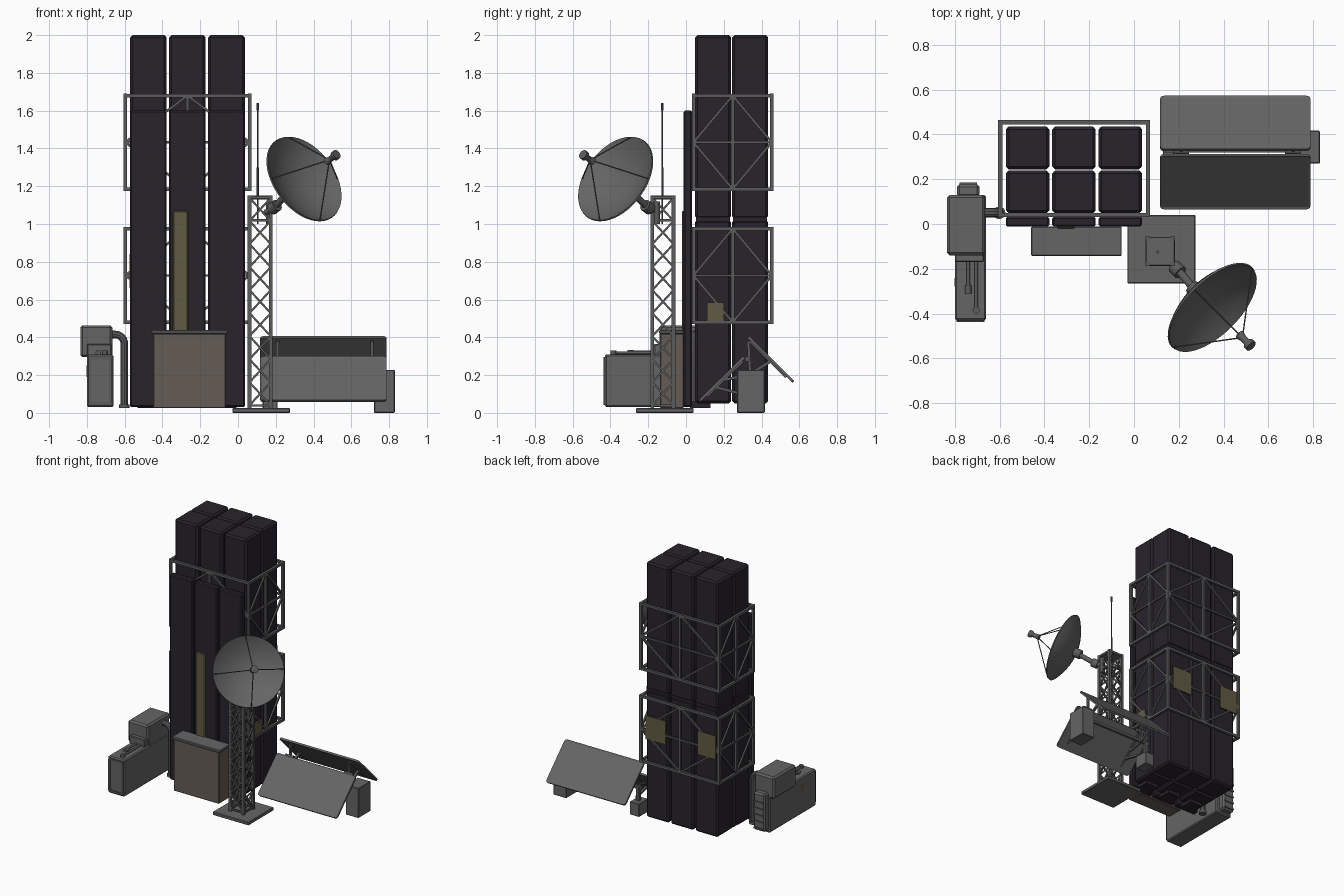
import bpy, bmesh, math
from mathutils import Vector, Matrix

if "Cube" in bpy.data.objects:
    bpy.data.objects.remove(bpy.data.objects["Cube"])


def material(name, rgb):
    m = bpy.data.materials.new(name)
    m.diffuse_color = (*rgb, 1)
    m.use_nodes = True
    m.node_tree.nodes["Principled BSDF"].inputs["Base Color"].default_value = m.diffuse_color
    return m


GREY = material("grey_metal", (0.13, 0.13, 0.13))
STEEL = material("dark_steel", (0.105, 0.105, 0.105))
DARK = material("dark_casing", (0.021, 0.017, 0.024))
BROWN = material("brown_metal", (0.13, 0.108, 0.09))
OCHRE = material("ochre_panel", (0.12, 0.105, 0.055))


def finish(name, bm, mat=GREY, smooth=False):
    bmesh.ops.recalc_face_normals(bm, faces=bm.faces)
    me = bpy.data.meshes.new(name)
    bm.to_mesh(me)
    bm.free()
    ob = bpy.data.objects.new(name, me)
    bpy.context.collection.objects.link(ob)
    me.materials.append(mat)
    if smooth:
        bpy.context.view_layer.objects.active = ob
        ob.select_set(True)
        bpy.ops.object.shade_smooth_by_angle(angle=math.radians(40))
        ob.select_set(False)
    return ob


def box(name, x, y, z, bevel=0.0, mat=GREY):
    bm = bmesh.new()
    size = [b - a for a, b in (x, y, z)]
    mid = [(a + b) / 2 for a, b in (x, y, z)]
    bmesh.ops.create_cube(bm, size=1, matrix=Matrix.Translation(mid) @ Matrix.Diagonal((*size, 1)))
    if bevel:
        bmesh.ops.bevel(bm, geom=bm.edges[:], offset=bevel, segments=1, affect='EDGES')
    return finish(name, bm, mat)


def beams(name, segs, r, sides=4, mat=STEEL):
    """All straight bars of one part, r = radius unless a bar gives its own."""
    bm = bmesh.new()
    for s in segs:
        a, b = Vector(s[0]), Vector(s[1])
        rad = s[2] if len(s) > 2 else r
        rot = (b - a).to_track_quat('Z', 'Y').to_matrix().to_4x4()
        turn = Matrix.Rotation(math.pi / 4 if sides == 4 else 0, 4, 'Z')
        bmesh.ops.create_cone(bm, cap_ends=True, segments=sides, radius1=rad, radius2=rad,
                              depth=(b - a).length, matrix=Matrix.Translation((a + b) / 2) @ rot @ turn)
    return finish(name, bm, mat, sides > 6)


def lathe(name, profile, origin, axis, steps=48, mat=GREY):
    bm = bmesh.new()
    vs = [bm.verts.new((r, 0, h)) for r, h in profile]
    es = [bm.edges.new(p) for p in zip(vs, vs[1:])]
    bmesh.ops.spin(bm, geom=vs + es, cent=(0, 0, 0), axis=(0, 0, 1), angle=math.tau, steps=steps, use_duplicate=False)
    bmesh.ops.remove_doubles(bm, verts=bm.verts, dist=1e-4)
    bm.transform(Matrix.Translation(origin) @ Vector(axis).to_track_quat('Z', 'Y').to_matrix().to_4x4())
    return finish(name, bm, mat, True)


# Six tall modules, each a lower and an upper casing, with front fairings
for i in range(3):
    x0 = -0.572 + i * 0.207
    for j in range(2):
        y0 = 0.048 + j * 0.196
        for part, z in (("lower", (0.05, 1.022)), ("upper", (1.028, 2.0))):
            box(f"{part}_module_{i}_{j}", (x0, x0 + 0.194), (y0, y0 + 0.191), z, 0.013, DARK)
        box(f"module_joint_{i}_{j}", (x0 + 0.005, x0 + 0.189), (y0 + 0.005, y0 + 0.186), (1.0, 1.05), 0, DARK)
    box(f"front_fairing_{i}", (x0, x0 + 0.194), (-0.012, 0.033), (0.03, 1.6), 0.008, DARK)
    box(f"module_foot_{i}", (x0 + 0.04, x0 + 0.15), (0.02, 0.13), (0.025, 0.06), 0, DARK)

# Two truss cages around the modules
X0, X1, Y0, Y1 = -0.597, 0.062, 0.04, 0.454
for label, zb, zt in (("lower", 0.48, 0.975), ("upper", 1.185, 1.68)):
    zm = (zb + zt) / 2
    main, thin = [], []
    corners = [(X0, Y0), (X1, Y0), (X1, Y1), (X0, Y1)]
    for k in range(4):
        a, b = corners[k], corners[(k + 1) % 4]
        m = ((a[0] + b[0]) / 2, (a[1] + b[1]) / 2)
        main.append(((*a, zb - 0.01), (*a, zt + 0.01)))
        for z in (zb, zt):
            main.append(((*a, z), (*b, z)))
        thin += [((*a, zm), (*b, zm)), ((*m, zb), (*m, zt), 0.012)]
        for p in (a, b):
            thin += [((*p, zm), (*m, zt)), ((*p, zm), (*m, zb))]
    beams(label + "_cage_frame", main, 0.013)
    beams(label + "_cage_bracing", thin, 0.009)

# Ochre access panels
box("front_cable_cover", (-0.345, -0.265), (-0.022, -0.008), (0.4, 1.07), 0.006, OCHRE)
box("side_access_panel", (0.056, 0.066), (0.11, 0.2), (0.49, 0.585), 0, OCHRE)
for k, x in enumerate(((-0.575, -0.42), (-0.15, 0.02))):
    box(f"back_access_panel_{k}", x, (0.452, 0.463), (0.66, 0.84), 0, OCHRE)

# Front cabinet
box("front_cabinet", (-0.45, -0.065), (-0.137, -0.012), (0.025, 0.42), 0.004, BROWN)
box("front_cabinet_lid", (-0.46, -0.055), (-0.142, -0.012), (0.418, 0.438), 0.004)

# Generator on the left
box("generator_body", (-0.8, -0.66), (-0.43, 0.13), (0.03, 0.31), 0.008)
box("generator_rear_cap", (-0.79, -0.69), (0.12, 0.178), (0.05, 0.34), 0.012)
box("generator_neck", (-0.8, -0.67), (-0.17, 0.12), (0.3, 0.365), 0.005)
box("generator_hood", (-0.835, -0.665), (-0.14, 0.13), (0.295, 0.463), 0.012)
door = [(-0.785, 0.05), (-0.675, 0.05), (-0.675, 0.29), (-0.785, 0.29)]
beams("generator_door_frame", [((a[0], -0.43, a[1]), (b[0], -0.43, b[1]))
                               for a, b in zip(door, door[1:] + door[:1])], 0.01)
beams("generator_louvres", [((-0.78, 0.178, 0.07 + k * 0.05), (-0.7, 0.178, 0.07 + k * 0.05))
                            for k in range(5)], 0.009)
beams("generator_top_pipes", [((-0.74, -0.12, 0.322), (-0.74, -0.3, 0.322)), ((-0.74, -0.275, 0.318), (-0.74, -0.31, 0.318), 0.014),
                              ((-0.705, -0.12, 0.318), (-0.705, -0.4, 0.318)), ((-0.705, -0.385, 0.3), (-0.705, -0.385, 0.33), 0.016)], 0.008, 12)
box("generator_label_plate", (-0.802, -0.798), (-0.28, -0.24), (0.19, 0.25), 0, OCHRE)

# Bent exhaust pipe beside the generator
cu = bpy.data.curves.new("exhaust_pipe", 'CURVE')
cu.dimensions = '3D'
cu.bevel_depth, cu.bevel_resolution, cu.use_fill_caps = 0.021, 3, True
cu.materials.append(STEEL)
path = [(-0.68, 0.415)] + [(-0.65 + 0.048 * math.sin(t * math.pi / 12), 0.367 + 0.048 * math.cos(t * math.pi / 12)) for t in range(7)] + [(-0.602, 0.03)]
sp = cu.splines.new('POLY')
sp.points.add(len(path) - 1)
for p, (x, z) in zip(sp.points, path):
    p.co = (x, 0.05, z, 1)
pipe = bpy.data.objects.new("exhaust_pipe", cu)
bpy.context.collection.objects.link(pipe)
bpy.context.view_layer.objects.active = pipe
pipe.select_set(True)
bpy.ops.object.convert(target='MESH')
bpy.ops.object.shade_smooth_by_angle()
pipe.select_set(False)
beams("exhaust_flange", [((-0.602, 0.05, 0.025), (-0.602, 0.05, 0.045))], 0.028, 16)

# Lattice mast on its base plate
CX, CY, H = 0.117, -0.122, 0.056
box("mast_base_plate", (-0.03, 0.275), (-0.265, 0.04), (0, 0.025), 0.004)
legs = [(CX + sx * H, CY + sy * H) for sx, sy in ((-1, -1), (1, -1), (1, 1), (-1, 1))]
posts = [((*p, 0.02), (*p, 1.15)) for p in legs]
braces, n, step = [], 9, 0.122
for k in range(4):
    a, b = legs[k], legs[(k + 1) % 4]
    for c in range(n):
        z, w = 0.04 + c * step, 0.04 + (c + 1) * step
        braces += [((*a, z), (*b, w)), ((*b, z), (*a, w))]
    posts += [((*a, z), (*b, z), 0.008) for z in (0.04, 1.02, 1.14)]
beams("mast_legs", posts, 0.014)
beams("mast_bracing", braces, 0.0075)
box("mast_cap", (CX - 0.065, CX + 0.065), (CY - 0.065, CY + 0.065), (1.13, 1.15), 0.004)
beams("whip_antenna", [((0.105, -0.125, 1.0), (0.105, -0.125, 1.62)), ((0.105, -0.125, 1.14), (0.105, -0.125, 1.3), 0.006),
                       ((0.105, -0.125, 1.6), (0.105, -0.125, 1.64), 0.007)], 0.004, 8)

# Dish: paraboloid shell, feed horn and four struts
N = Vector((0.625, -0.625, 0.47)).normalized()
RIM = Vector((0.353, -0.376, 1.241))
R, DEPTH = 0.25, 0.09
inner = [(R * t / 12, DEPTH * ((t / 12) ** 2 - 1)) for t in range(13)]
outer = [(r + 0.003 * (r > 0), h - 0.008) for r, h in reversed(inner)]
lathe("dish", inner + outer, RIM, N)
lathe("feed_horn", [(0, 0.19), (0.022, 0.19), (0.016, 0.215), (0.016, 0.24), (0.026, 0.252), (0.026, 0.272), (0, 0.276)], RIM, N, 20, STEEL)
side = N.cross((0, 0, 1)).normalized()
up = side.cross(N)
beams("feed_struts", [(RIM + d * R * 0.98, RIM + N * 0.21) for d in (side, -side, up, -up)], 0.0035, 6)
back = RIM - N * (DEPTH + 0.015)
elbow = Vector((0.195, -0.205, 1.09))
beams("dish_arm", [((0.15, -0.155, 1.06), elbow), (elbow, back), (elbow - N * 0.025, elbow + N * 0.02, 0.032),
                   (back - N * 0.045, back + N * 0.008, 0.034), ((0.165, -0.155, 1.0), (0.165, -0.155, 1.12), 0.018)], 0.018, 12)


# Solar panels leaning against each other
def solar_panel(name, y0, z0, y1, z1):
    bm = bmesh.new()
    length = math.hypot(y1 - y0, z1 - z0)
    bmesh.ops.create_cube(bm, size=1, matrix=Matrix.Diagonal((0.67, length, 0.014, 1)))
    edges = [e for e in bm.edges if abs(e.verts[0].co.z - e.verts[1].co.z) > 0.01]
    bmesh.ops.bevel(bm, geom=edges, offset=0.018, segments=3, profile=0.5, affect='EDGES')
    top = max(bm.faces, key=lambda f: f.calc_center_median().z)
    bmesh.ops.inset_region(bm, faces=[top], thickness=0.01, depth=-0.004)
    rot = Matrix.Rotation(math.atan2(z1 - z0, y1 - y0), 4, 'X')
    bm.transform(Matrix.Translation((0.452, (y0 + y1) / 2, (z0 + z1) / 2)) @ rot)
    return finish(name, bm)


solar_panel("front_solar_panel", 0.07, 0.062, 0.308, 0.295)
solar_panel("back_solar_panel", 0.33, 0.402, 0.568, 0.164)

# Solar panel stands, carrier bars and hinges
box("solar_stand_right", (0.72, 0.83), (0.27, 0.417), (0, 0.228), 0.004)
box("solar_stand_left", (0.13, 0.21), (0.27, 0.38), (0.0, 0.1), 0.004)
struts = [((0.14, 0.33, 0.2), (0.78, 0.33, 0.2), 0.014), ((0.17, 0.33, 0.08), (0.17, 0.33, 0.21), 0.018)]
for x in (0.21, 0.71):
    struts += [((x, 0.33, 0.2), (x, 0.2, 0.175)), ((x, 0.33, 0.2), (x, 0.45, 0.275)),
               ((x, 0.11, 0.09), (x, 0.3, 0.275)), ((x, 0.34, 0.38), (x, 0.53, 0.19)),
               ((x, 0.34, 0.2), (x, 0.33, 0.38)), ((x, 0.3, 0.1), (x, 0.16, 0.135))]
beams("solar_carrier_bars", struts, 0.011)
beams("solar_hinges", [((x - 0.035, 0.325, 0.285), (x + 0.035, 0.325, 0.285)) for x in (0.21, 0.71)], 0.014, 12)
